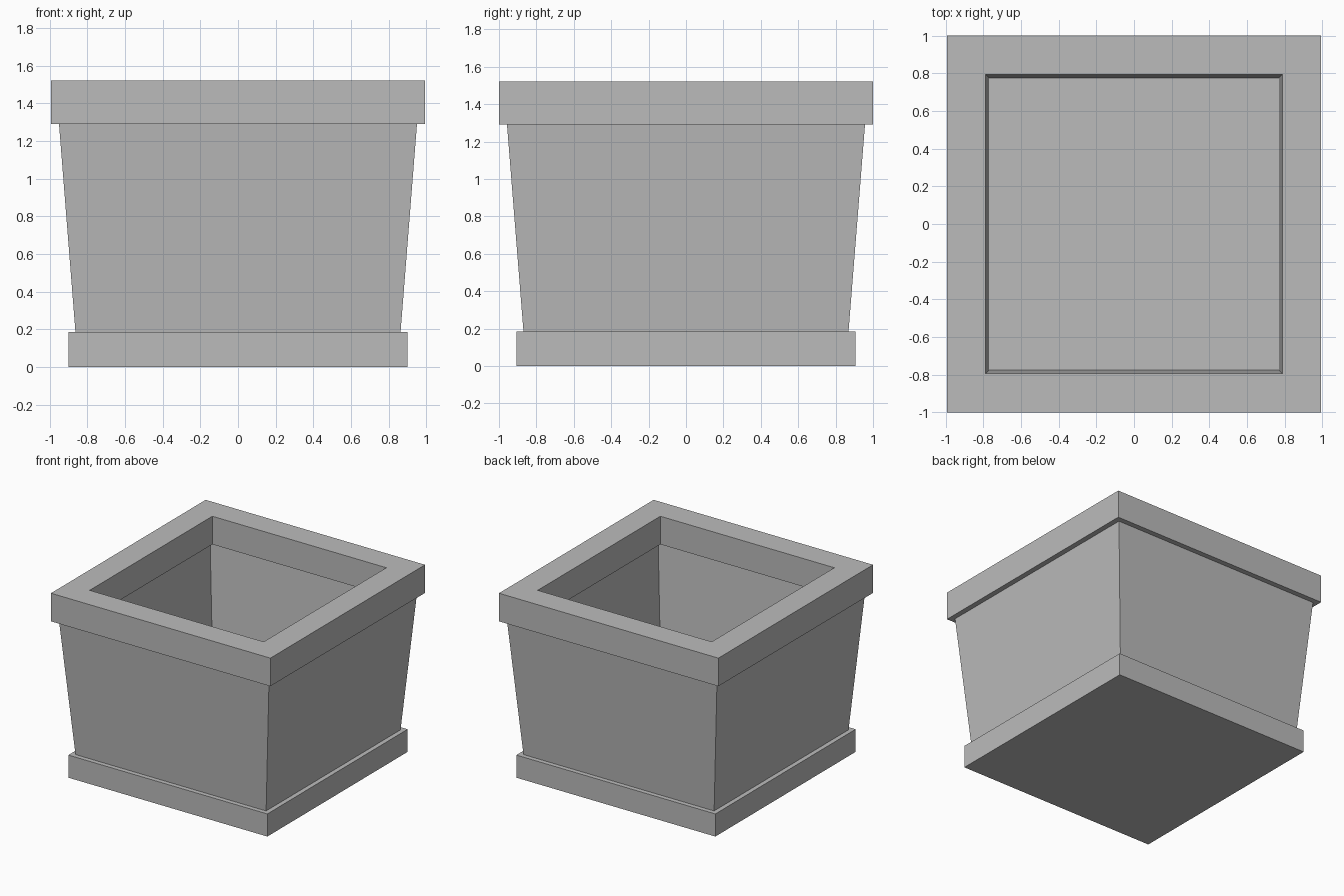
import bpy
import bmesh

cube = bpy.data.objects.get("Cube")
if cube:
    bpy.data.objects.remove(cube, do_unlink=True)

WIDTH_RATIO = 0.993          # planter is very slightly narrower in x than in y
BASE_TOP, RIM_BOTTOM, RIM_TOP = 0.185, 1.29, 1.52

stone = bpy.data.materials.new("grey stone")
stone.use_nodes = True
colour = (0.5, 0.5, 0.5, 1)
stone.diffuse_color = colour
stone.node_tree.nodes["Principled BSDF"].inputs["Base Color"].default_value = colour


def square_part(name, profile, closed=False, capped=False):
    """Sweep a (half size, height) profile around a square."""
    bm = bmesh.new()
    rings = [[bm.verts.new((sx * r * WIDTH_RATIO, sy * r, z))
              for sx, sy in ((-1, -1), (1, -1), (1, 1), (-1, 1))]
             for r, z in profile]
    pairs = list(zip(rings, rings[1:]))
    if closed:
        pairs.append((rings[-1], rings[0]))
    for low, high in pairs:
        for i in range(4):
            j = (i + 1) % 4
            bm.faces.new((low[i], low[j], high[j], high[i]))
    if capped:
        bm.faces.new(rings[0][::-1])
        bm.faces.new(rings[-1])
    bmesh.ops.recalc_face_normals(bm, faces=bm.faces)
    mesh = bpy.data.meshes.new(name)
    bm.to_mesh(mesh)
    bm.free()
    mesh.materials.append(stone)
    obj = bpy.data.objects.new(name, mesh)
    bpy.context.collection.objects.link(obj)
    return obj


# Solid plinth whose top is also the planter floor
square_part("base", [(0.907, 0), (0.907, BASE_TOP)], capped=True)

# Tapered hollow walls
square_part("walls", [(0.869, BASE_TOP), (0.957, RIM_BOTTOM),
                      (0.862, RIM_BOTTOM), (0.774, BASE_TOP)], closed=True)

# Thick square rim overhanging the walls inside and out
square_part("rim", [(1, RIM_BOTTOM), (1, RIM_TOP),
                    (0.793, RIM_TOP), (0.793, RIM_BOTTOM)], closed=True)
